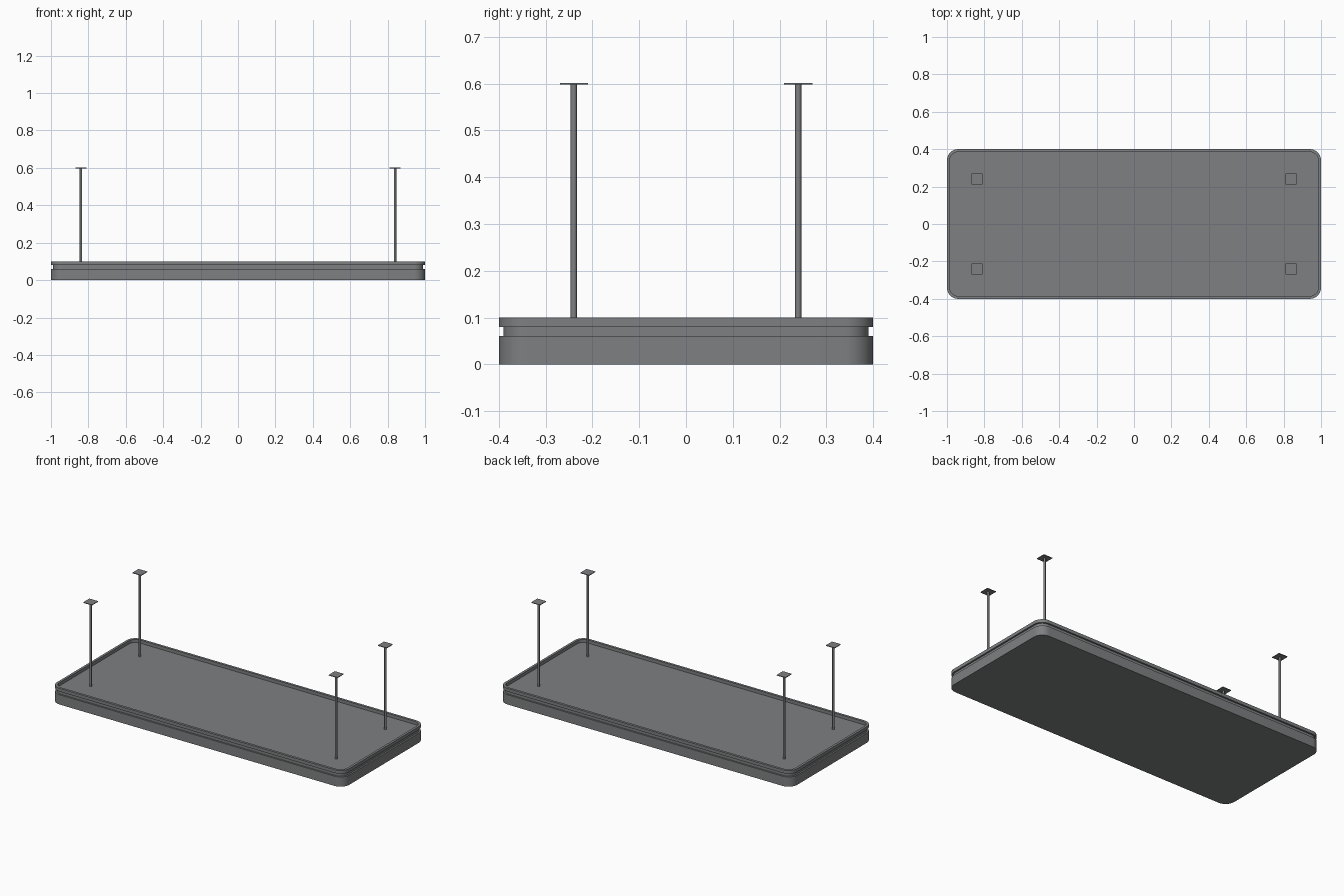
import bpy, bmesh, math

if "Cube" in bpy.data.objects:
    bpy.data.objects.remove(bpy.data.objects["Cube"])

grey = bpy.data.materials.new("mid_grey")
grey.diffuse_color = (0.21, 0.215, 0.22, 1)
grey.use_nodes = True
grey.node_tree.nodes["Principled BSDF"].inputs["Base Color"].default_value = grey.diffuse_color


def finish(name, bm, smooth=True):
    bmesh.ops.recalc_face_normals(bm, faces=bm.faces)
    mesh = bpy.data.meshes.new(name)
    bm.to_mesh(mesh)
    bm.free()
    mesh.materials.append(grey)
    obj = bpy.data.objects.new(name, mesh)
    bpy.context.collection.objects.link(obj)
    if smooth:
        bpy.ops.object.select_all(action='DESELECT')
        obj.select_set(True)
        bpy.context.view_layer.objects.active = obj
        bpy.ops.object.shade_smooth_by_angle(angle=math.radians(30))
    return obj


def rounded_ring(bm, inset, z, hx=1.0, hy=0.4, radius=0.06, steps=12):
    """Rounded rectangle loop, inset from the outer outline."""
    verts = []
    r = radius - inset
    for k, (sx, sy) in enumerate([(1, 1), (-1, 1), (-1, -1), (1, -1)]):
        for i in range(steps + 1):
            a = math.pi / 2 * (k + i / steps)
            verts.append(bm.verts.new((sx * (hx - radius) + r * math.cos(a),
                                       sy * (hy - radius) + r * math.sin(a), z)))
    return verts


# Panel body: lower slab, side groove, raised rim and recessed top
profile = [(0, 0), (0, 0.06), (0.01, 0.06), (0.01, 0.08),
           (0, 0.08), (0, 0.1), (0.015, 0.1), (0.015, 0.08)]
bm = bmesh.new()
rings = [rounded_ring(bm, inset, z) for inset, z in profile]
for a, b in zip(rings, rings[1:]):
    n = len(a)
    for i in range(n):
        j = (i + 1) % n
        bm.faces.new((a[i], a[j], b[j], b[i]))
bm.faces.new(rings[0])
bm.faces.new(rings[-1])
finish("light_panel", bm)

# Four hanging rods, each with a square ceiling plate
for sx, side in ((-1, "left"), (1, "right")):
    for sy, end in ((-1, "front"), (1, "back")):
        x, y = sx * 0.84, sy * 0.24
        bm = bmesh.new()
        bmesh.ops.create_cone(bm, cap_ends=True, segments=16,
                              radius1=0.0065, radius2=0.0065, depth=0.52)
        bmesh.ops.translate(bm, vec=(x, y, 0.339), verts=bm.verts)
        finish(f"hanging_rod_{end}_{side}", bm)

        bm = bmesh.new()
        bmesh.ops.create_cube(bm, size=1)
        bmesh.ops.scale(bm, vec=(0.06, 0.06, 0.004), verts=bm.verts)
        bmesh.ops.translate(bm, vec=(x, y, 0.6), verts=bm.verts)
        finish(f"ceiling_plate_{end}_{side}", bm, smooth=False)
